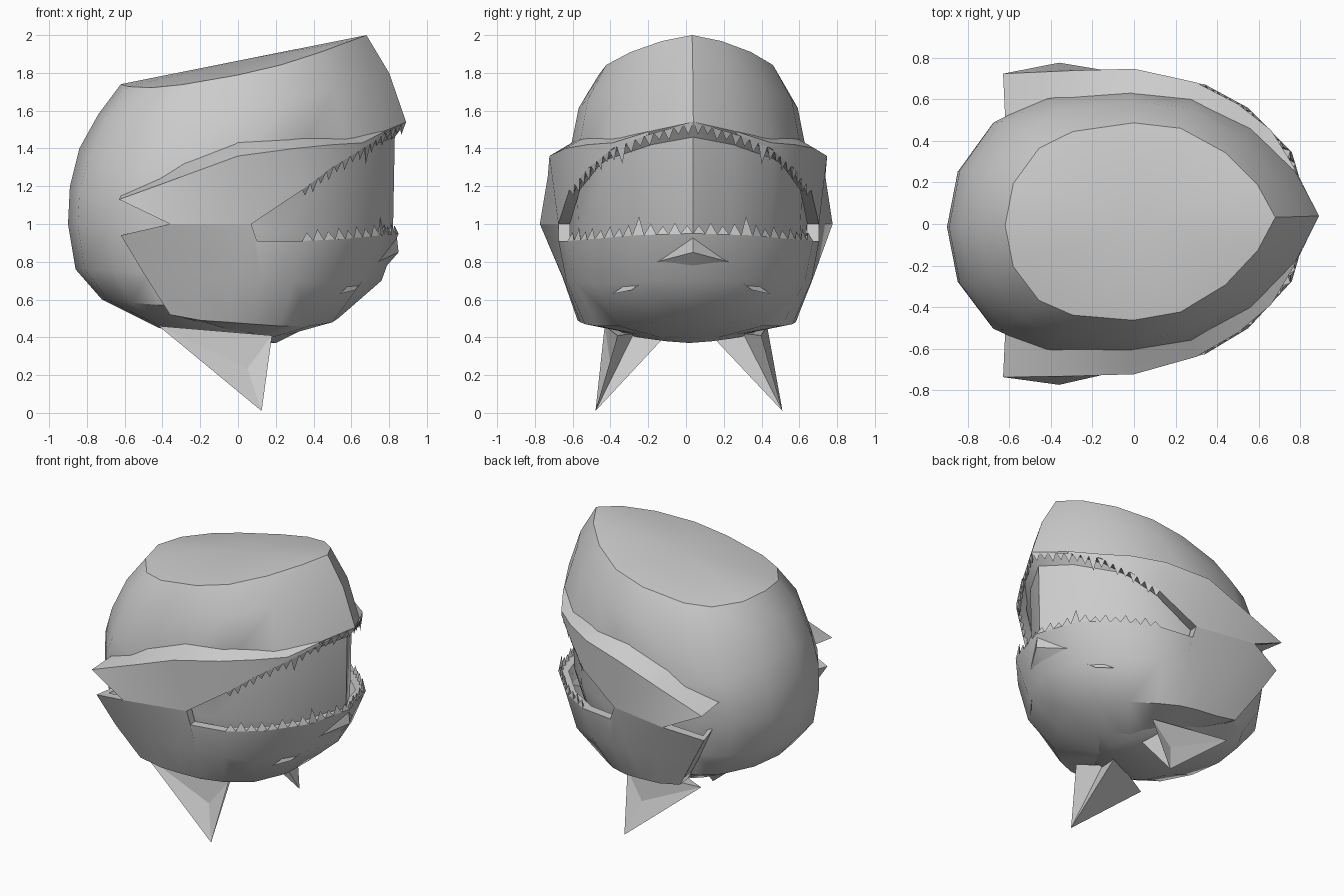
import bpy
import bmesh
import math
from mathutils import Vector

cube = bpy.data.objects.get("Cube")
if cube:
    bpy.data.objects.remove(cube)

grey = bpy.data.materials.new("plain grey")
grey.use_nodes = True
grey.diffuse_color = (0.6, 0.6, 0.6, 1)
grey.node_tree.nodes["Principled BSDF"].inputs["Base Color"].default_value = (0.6, 0.6, 0.6, 1)

CORE = Vector((-0.1, 0, 0.85))


def build(name, verts, faces, outward=False, angle=35):
    """Make one side (+y), face it outward, mirror it to -y and shade it."""
    bm = bmesh.new()
    made = [bm.verts.new(v) for v in verts]
    for face in faces:
        bm.faces.new([made[i] for i in face])
    bmesh.ops.remove_doubles(bm, verts=bm.verts[:], dist=0.0005)
    bmesh.ops.recalc_face_normals(bm, faces=bm.faces[:])
    if outward:
        bm.normal_update()
        facing = sum(f.calc_area() * f.normal.dot(f.calc_center_median() - CORE) for f in bm.faces)
        if facing < 0:
            bmesh.ops.reverse_faces(bm, faces=bm.faces[:])
    copy = bmesh.ops.duplicate(bm, geom=bm.verts[:] + bm.edges[:] + bm.faces[:])["geom"]
    for v in copy:
        if isinstance(v, bmesh.types.BMVert):
            v.co.y *= -1
    bmesh.ops.reverse_faces(bm, faces=[f for f in copy if isinstance(f, bmesh.types.BMFace)])
    centre = [v for v in bm.verts if abs(v.co.y) < 0.0005]
    bmesh.ops.remove_doubles(bm, verts=centre, dist=0.001)
    # the whole head leans very slightly to its left
    for v in bm.verts:
        v.co.y += 0.012 + 0.03 * v.co.x
    mesh = bpy.data.meshes.new(name)
    bm.to_mesh(mesh)
    bm.free()
    mesh.materials.append(grey)
    obj = bpy.data.objects.new(name, mesh)
    bpy.context.collection.objects.link(obj)
    bpy.ops.object.select_all(action='DESELECT')
    obj.select_set(True)
    bpy.context.view_layer.objects.active = obj
    bpy.ops.object.shade_smooth_by_angle(angle=math.radians(angle))


def grid(rows):
    """Join equally long rows of points with quads."""
    n = len(rows[0])
    verts = [p for row in rows for p in row]
    faces = [(r * n + c, r * n + c + 1, r * n + n + c + 1, r * n + n + c)
             for r in range(len(rows) - 1) for c in range(n - 1)]
    return verts, faces


# Skull: egg-shaped rings, pointed towards the face
egg = [(1, 0), (.87, .33), (.63, .67), (.3, .93), (-.05, 1),
       (-.5, .93), (-.75, .77), (-.94, .42), (-1, 0)]
# back x, back z, front x, front z, half width, drop at the sides
rings = [(-.62, 1.74, .68, 2, .475, .075),
         (-.74, 1.58, .8, 1.8, .58, .07),
         (-.84, 1.4, .89, 1.54, .65, .2),
         (-.89, 1.2, .83, 1.46, .645, .12),
         (-.9, 1, .82, .93, .63, 0),
         (-.86, .76, .74, .72, .6, 0),
         (-.72, .6, .5, .52, .53, .01),
         (-.42, .45, .2, .37, .36, -.02)]


def ring(xb, zb, xf, zf, width, drop):
    return [((xb + xf) / 2 + u * (xf - xb) / 2, w * width,
             zb + (zf - zb) * (u + 1) / 2 - w ** 1.5 * drop) for u, w in egg]


verts, faces = grid([ring(*r) for r in rings])
# crown and underside fan out from a centre point
for first, height in ((0, 1.87), (len(verts) - len(egg), .385)):
    verts.append((verts[first][0] / 2 + verts[first + len(egg) - 1][0] / 2, 0, height))
    faces += [(first + i, first + i + 1, len(verts) - 1) for i in range(len(egg) - 1)]
build("skull", verts, faces, True)

# Cheek plates: shoulder joining the skull, jagged back corner and upper lip
cheek_root = [(-.62, .52, 1.15), (-.28, .59, 1.33), (0, .6, 1.44),
              (.27, .555, 1.46), (.46, .46, 1.46), (.61, .37, 1.46), (.72, .2, 1.5)]
cheek_top = [(-.63, .73, 1.13), (-.3, .735, 1.25), (0, .735, 1.36),
             (.3, .66, 1.4), (.5, .55, 1.42), (.66, .42, 1.43), (.775, .23, 1.49)]
lip_top = [(-.63, .73, 1.13), (-.36, .775, 1), (.07, .69, 1),
           (.34, .64, 1.18), (.5, .54, 1.3), (.66, .42, 1.4), (.775, .23, 1.475)]


def inset(points):
    return [(x * .92, y * .91, z) for x, y, z in points]


build("cheek_plates", *grid([cheek_root, cheek_top, lip_top, inset(lip_top)]), True, 40)

# Lower jaw: lip, middle, low edge and underside, with the back edge closed to the skull
jaw = [
    [(-.58, .54, .95), (-.62, .69, .94), (-.36, .775, 1), (.07, .69, 1), (.1, .69, .91),
     (.34, .65, .91), (.55, .53, .92), (.76, .31, .94), (.85, 0, .95)],
    [(-.49, .55, .74), (-.5, .65, .74), (-.22, .66, .72), (-.02, .66, .71), (.12, .65, .7),
     (.3, .61, .7), (.48, .51, .68), (.66, .3, .7), (.76, 0, .7)],
    [(-.37, .5, .54), (-.36, .58, .52), (-.2, .58, .49), (-.05, .57, .48), (.08, .55, .47),
     (.22, .49, .46), (.38, .38, .46), (.5, .2, .48), (.53, 0, .5)],
    [(-.37, .48, .55), (-.36, .47, .54), (-.2, .4, .48), (-.05, .36, .44), (.02, .34, .43),
     (.08, .3, .42), (.13, .22, .41), (.15, .12, .39), (.16, 0, .385)]]
build("lower_jaw", *grid([inset(jaw[0])] + jaw), True, 45)


# Teeth: small pyramids spaced along each lip, with one longer fang a side
def teeth(name, path, count, fang, direction):
    path = [Vector(p) for p in path]
    lengths = [(b - a).length for a, b in zip(path, path[1:])]

    def along(t):
        d = t * sum(lengths)
        for a, b, length in zip(path, path[1:], lengths):
            if d <= length + 1e-6:
                return a.lerp(b, d / length)
            d -= length
        return path[-1]

    verts, faces = [], []
    for i in range(count):
        a, b = along(i / count), along((i + 1) / count)
        middle = (a + b) / 2
        inward = Vector((-middle.x, -middle.y, 0)).normalized() * .025
        height = .1 if i == fang else .045 + .015 * (i % 2)
        tip = middle + inward * .5 + Vector((0, 0, direction * height))
        k = len(verts)
        verts += [a, b, middle + inward, tip]
        faces += [(k, k + 1, k + 2), (k, k + 1, k + 3), (k + 1, k + 2, k + 3), (k + 2, k, k + 3)]
    build(name, verts, faces, False, 10)


teeth("upper_teeth", lip_top[3:] + ring(*rings[2])[:1], 16, 8, -1)
teeth("lower_teeth", jaw[0][5:], 13, 8, 1)

# Horns: hollowed on the outer side and folded on the front
horn = [(-.42, .43, .46), (.18, .38, .41), (.03, .29, .42), (.06, .13, .4),
        (.125, .495, .01), (.05, .41, .235)]
build("horns", horn, [(4, 0, 5), (0, 1, 5), (1, 4, 5), (4, 1, 2), (4, 2, 3),
                      (4, 3, 0), (0, 2, 1), (0, 3, 2)], False, 10)

# Nose: low ridge with an overhanging tip
nose = [(.84, 0, .94), (.74, .19, .8), (.85, 0, .85), (.78, 0, .77), (.72, .1, .75), (.72, 0, .7)]
build("nose", nose, [(0, 1, 2), (2, 1, 3), (3, 1, 4), (3, 4, 5)], True, 35)

# Eyes: slanted slits under a slight brow
eye = [(.665, .25, .7), (.54, .42, .63), (.62, .32, .65), (.6, .33, .69)]
build("eyes", eye, [(0, 1, 2), (0, 2, 3), (1, 3, 2), (0, 3, 1)], False, 60)
